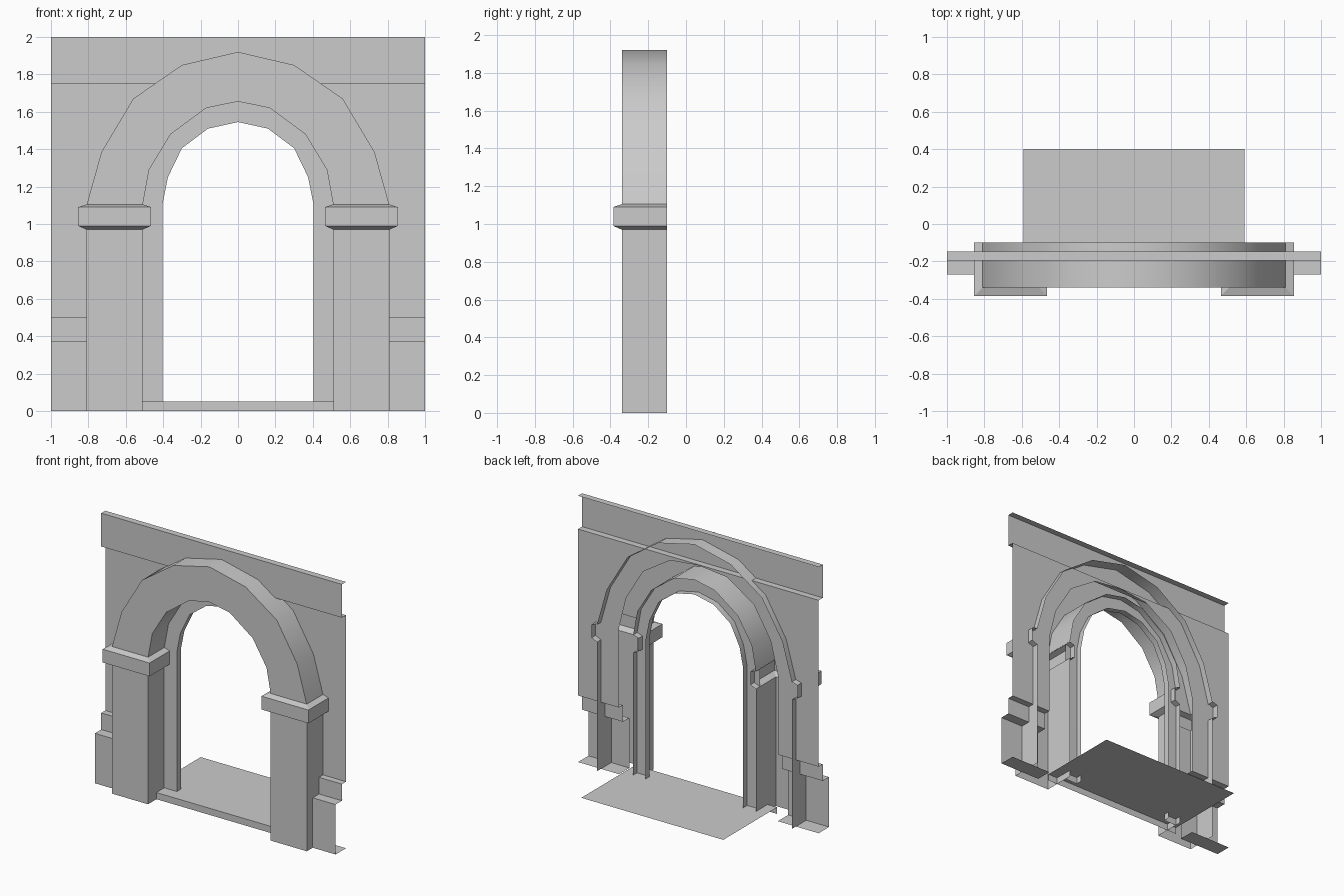
import bpy
from math import radians

if "Cube" in bpy.data.objects:
    bpy.data.objects.remove(bpy.data.objects["Cube"])

BACK, WALL, BAND, FACE = -0.10, -0.147, -0.195, -0.34


def sheet(name, rows, mirror=False, smooth=False):
    """Open surface made of quads between successive rows of points."""
    n = len(rows[0])
    verts = [p for r in rows for p in r]
    faces = [(i * n + j, (i + 1) * n + j, (i + 1) * n + j + 1, i * n + j + 1)
             for i in range(len(rows) - 1) for j in range(n - 1)]
    mesh = bpy.data.meshes.new(name)
    mesh.from_pydata(verts, [], faces)
    mesh.update()
    ob = bpy.data.objects.new(name, mesh)
    bpy.context.collection.objects.link(ob)
    if smooth:
        bpy.ops.object.select_all(action='DESELECT')
        ob.select_set(True)
        bpy.context.view_layer.objects.active = ob
        bpy.ops.object.shade_smooth_by_angle(angle=radians(30))
    if mirror:
        ob.modifiers.new("mirror", 'MIRROR').use_axis[0] = True
    return ob


def both_sides(half):
    """Continue a right-hand curve (bottom to apex) down the left side."""
    return half + [(-x, z) for x, z in reversed(half[:-1])]


# Arch curves, springing line to apex
outer = [(0.81, 1.10), (0.73, 1.385), (0.56, 1.67), (0.30, 1.85), (0, 1.92)]
inner = [(0.51, 1.10), (0.475, 1.29), (0.36, 1.48), (0.17, 1.62), (0, 1.655)]
reveal = [(0.405, 1.10), (0.375, 1.25), (0.30, 1.405), (0.16, 1.51), (0, 1.545)]
hole = [(0.66, 1.10), (0.60, 1.34), (0.46, 1.575), (0.235, 1.72), (0, 1.745)]

# Arch ring, open at the back
sheet("arch_ring",
      [[(ox, BACK, oz), (ox, FACE, oz), (ix, FACE, iz), (ix, BACK, iz)]
       for (ox, oz), (ix, iz) in zip(both_sides(outer), both_sides(inner))],
      smooth=True)

# Recessed door jamb running up, over and down
sheet("door_jamb",
      [[(ox, WALL, oz), (ix, WALL, iz), (ix, BACK, iz)]
       for (ox, oz), (ix, iz) in zip(both_sides([(0.51, 0)] + inner),
                                     both_sides([(0.405, 0)] + reveal))],
      smooth=True)

# Pillars with chamfered capitals: (overhang, height)
sheet("pillar",
      [[(0.81 + d, BACK, z), (0.81 + d, FACE - d, z),
        (0.51 - d, FACE - d, z), (0.51 - d, BACK, z)]
       for d, z in [(0, 0), (0, 0.97), (0.045, 0.99), (0.045, 1.09), (0, 1.105)]],
      mirror=True)

# Wall with stepped plinth, arched opening and top band: (inner x, y, z)
s = hole[0][0]
wall = [(s, WALL, 0), (s, -0.27, 0), (s, -0.27, 0.375), (s, BAND, 0.375),
        (s, BAND, 0.5), (s, WALL, 0.5)]
wall += [(x, WALL, z) for x, z in hole]
wall += [(0, WALL, 1.75), (0, BAND, 1.75), (0, BAND, 2), (0, WALL, 2)]
sheet("wall", [[(1, y, z), (x, y, z)] for x, y, z in wall], mirror=True)

# Threshold step and floor
sheet("threshold", [[(0.59, y, z), (-0.59, y, z)]
                    for y, z in [(-0.24, 0), (-0.24, 0.05), (0.40, 0.05)]])
